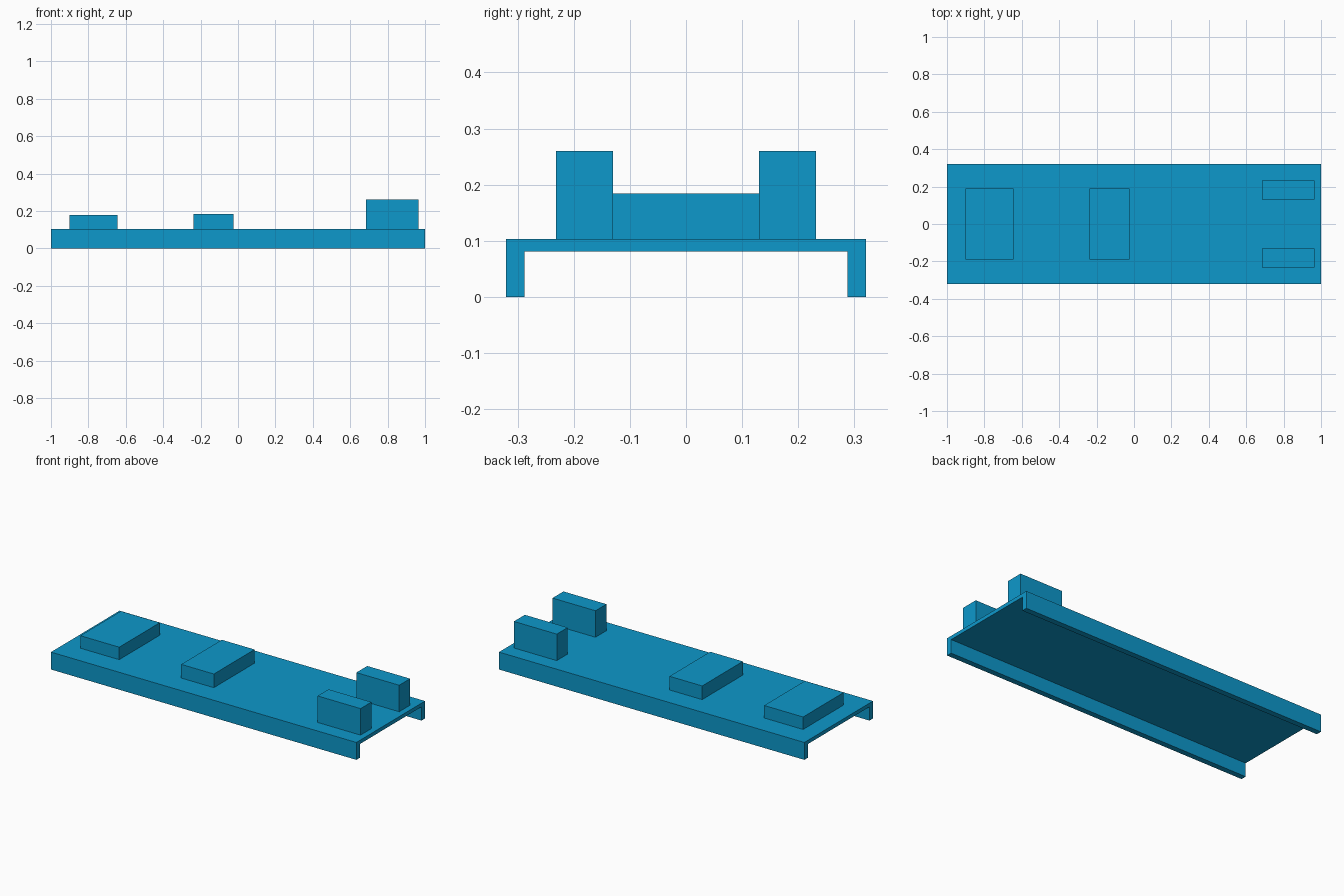
import bpy
import bmesh

cube = bpy.data.objects.get("Cube")
if cube:
    bpy.data.objects.remove(cube, do_unlink=True)

# Single flat colour
blue = bpy.data.materials.new("bright_blue")
blue.use_nodes = True
colour = (0.004, 0.314, 0.597, 1)
blue.diffuse_color = colour
blue.node_tree.nodes["Principled BSDF"].inputs["Base Color"].default_value = colour

DECK_TOP = 0.103


def extrude_outline(name, outline, direction):
    """Make a solid by extruding a closed outline along a direction."""
    mesh = bpy.data.meshes.new(name)
    bm = bmesh.new()
    face = bm.faces.new([bm.verts.new(p) for p in outline])
    result = bmesh.ops.extrude_face_region(bm, geom=[face], use_keep_orig=True)
    moved = [v for v in result["geom"] if isinstance(v, bmesh.types.BMVert)]
    bmesh.ops.translate(bm, verts=moved, vec=direction)
    bmesh.ops.recalc_face_normals(bm, faces=bm.faces)
    bm.to_mesh(mesh)
    bm.free()
    mesh.materials.append(blue)
    obj = bpy.data.objects.new(name, mesh)
    bpy.context.collection.objects.link(obj)
    return obj


def block(name, x0, x1, y0, y1, top):
    """Make a box standing on the deck."""
    base = [(x0, y0, DECK_TOP), (x1, y0, DECK_TOP),
            (x1, y1, DECK_TOP), (x0, y1, DECK_TOP)]
    return extrude_outline(name, base, (0, 0, top - DECK_TOP))


# Deck with a downturned flange along each long edge
half = [(0.321, DECK_TOP), (0.321, 0), (0.288, 0), (0.288, 0.081)]
section = half + [(-y, z) for y, z in reversed(half)]
extrude_outline("channel_deck", [(-1, y, z) for y, z in section], (2, 0, 0))

# Low pads across the deck
block("end_pad", -0.90, -0.645, -0.19, 0.19, 0.177)
block("middle_pad", -0.239, -0.025, -0.19, 0.19, 0.184)

# Pair of upright blocks at the other end
for name, side in (("front_upright", -1), ("back_upright", 1)):
    y0, y1 = sorted((side * 0.13, side * 0.232))
    block(name, 0.684, 0.965, y0, y1, 0.26)
